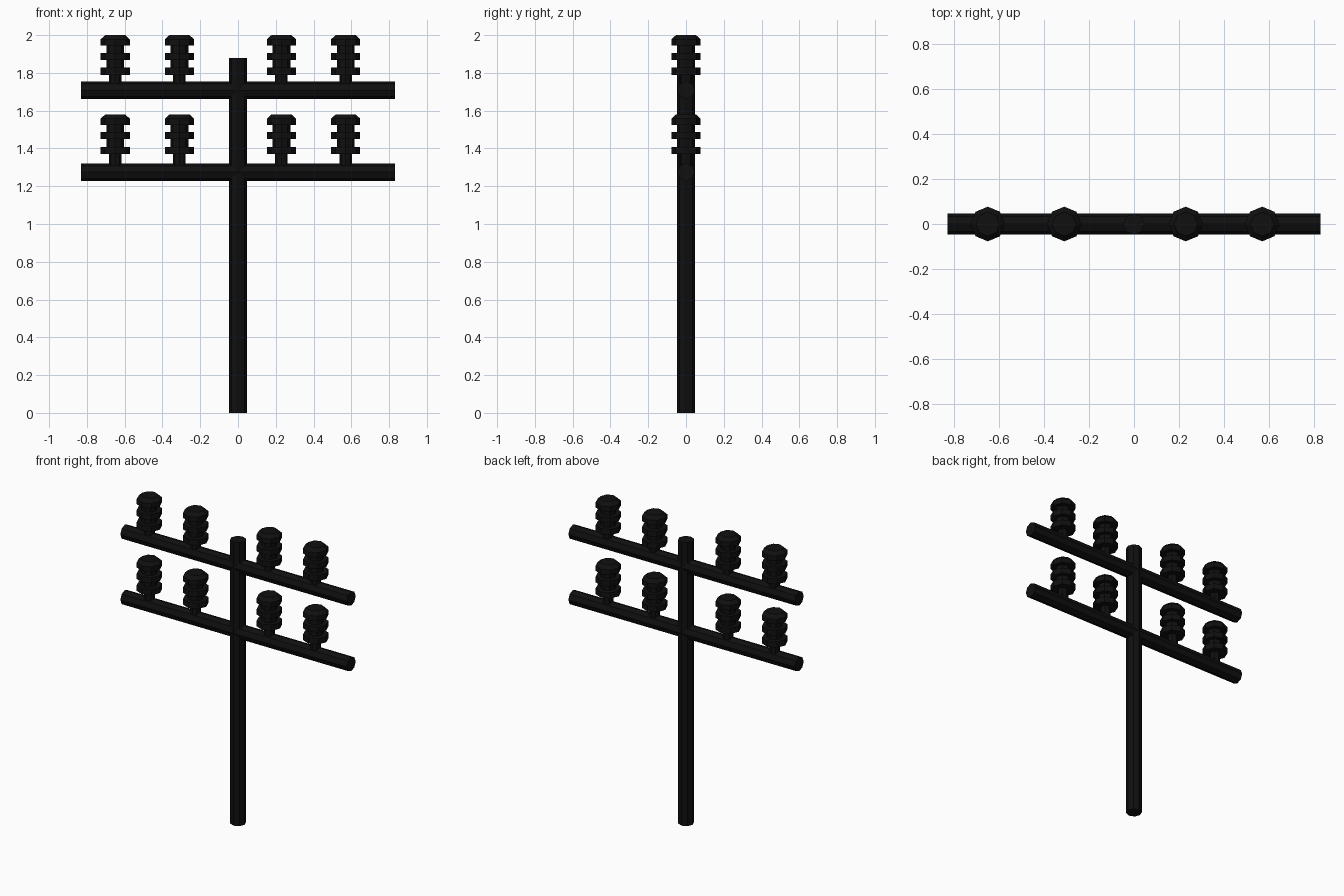
import bpy, bmesh
from math import cos, sin, pi

if "Cube" in bpy.data.objects:
    bpy.data.objects.remove(bpy.data.objects["Cube"])

SIDES = 8
mat = bpy.data.materials.new("black_paint")
mat.diffuse_color = (0.005, 0.005, 0.005, 1)
mat.use_nodes = True
mat.node_tree.nodes["Principled BSDF"].inputs["Base Color"].default_value = mat.diffuse_color


def lathe(name, profile, location=(0, 0, 0), rotation=(0, 0, 0)):
    """Closed low-poly turned solid from (radius, z) points, bottom to top."""
    bm = bmesh.new()
    rings = [[bm.verts.new((r * cos(2 * pi * i / SIDES), r * sin(2 * pi * i / SIDES), z))
              for i in range(SIDES)] for r, z in profile]
    for a, b in zip(rings, rings[1:]):
        for i in range(SIDES):
            j = (i + 1) % SIDES
            bm.faces.new((a[i], a[j], b[j], b[i]))
    bm.faces.new(rings[0][::-1])
    bm.faces.new(rings[-1])
    mesh = bpy.data.meshes.new(name)
    bm.to_mesh(mesh)
    bm.free()
    mesh.materials.append(mat)
    obj = bpy.data.objects.new(name, mesh)
    obj.location = location
    obj.rotation_euler = rotation
    bpy.context.collection.objects.link(obj)
    return obj


# Upright pole
lathe("pole", [(0.048, 0), (0.048, 1.88)])

# Insulator profile, measured down from its top: stem, two discs, bevelled cap
insulator = [(0.033, -0.29), (0.033, -0.21), (0.077, -0.21), (0.077, -0.172),
             (0.047, -0.172), (0.047, -0.131), (0.077, -0.131), (0.077, -0.094),
             (0.047, -0.094), (0.047, -0.055), (0.077, -0.055), (0.077, -0.022),
             (0.053, 0)]

# Two crossarms, each carrying four insulators
for level, arm_z, top_z in (("upper", 1.708, 2.0), ("lower", 1.274, 1.58)):
    lathe(f"{level}_crossarm", [(0.047, -0.83), (0.047, 0.83)],
          (0, 0, arm_z), (0, pi / 2, 0))
    for n, x in enumerate((-0.65, -0.31, 0.23, 0.57), 1):
        lathe(f"{level}_insulator_{n}", insulator, (x, 0, top_z))
